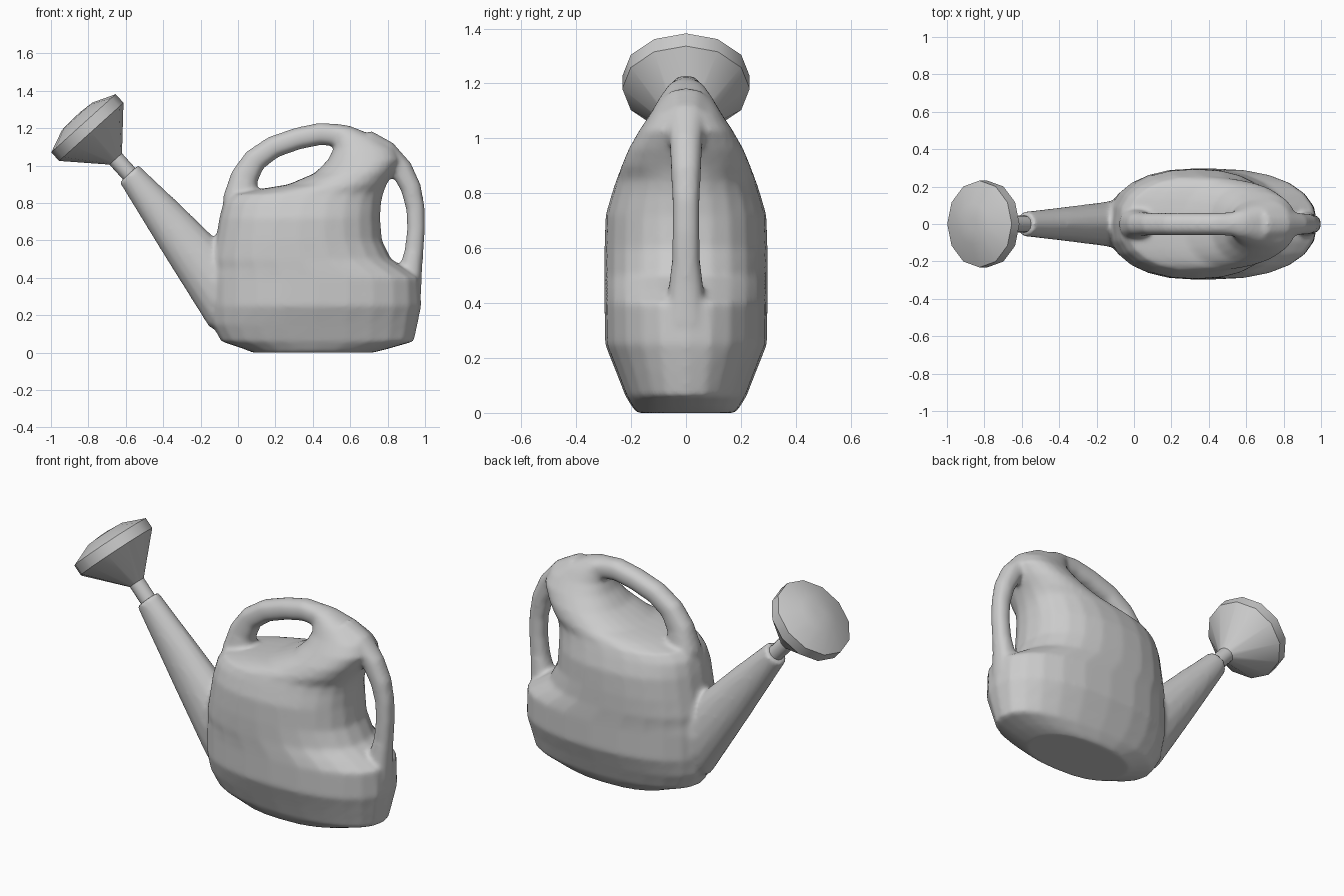
import bpy, bmesh, math
from mathutils import Vector

if "Cube" in bpy.data.objects:
    bpy.data.objects.remove(bpy.data.objects["Cube"])


def ring(center, u, v, n=16, p=2.0):
    """Superellipse ring of n points spanned by half-axes u and v."""
    pts = []
    for i in range(n):
        a = 2 * math.pi * i / n
        c, s = math.cos(a), math.sin(a)
        pts.append(Vector(center) + Vector(u) * math.copysign(abs(c) ** (2 / p), c)
                   + Vector(v) * math.copysign(abs(s) ** (2 / p), s))
    return pts


def loft(name, rings):
    """Closed skin through a list of rings."""
    bm = bmesh.new()
    rows = [[bm.verts.new(q) for q in r] for r in rings]
    n = len(rows[0])
    for a, b in zip(rows, rows[1:]):
        for i in range(n):
            j = (i + 1) % n
            bm.faces.new((a[i], a[j], b[j], b[i]))
    bm.faces.new(rows[0][::-1])
    bm.faces.new(rows[-1])
    bmesh.ops.recalc_face_normals(bm, faces=bm.faces)
    me = bpy.data.meshes.new(name)
    bm.to_mesh(me)
    bm.free()
    ob = bpy.data.objects.new(name, me)
    bpy.context.collection.objects.link(ob)
    return ob


def handle(name, path):
    """Oval tube along (x, z, thickness, half width) points in the middle plane."""
    pts = [Vector((x, 0, z)) for x, z, _, _ in path]
    rings = []
    for i, (x, z, t, w) in enumerate(path):
        d = (pts[min(i + 1, len(pts) - 1)] - pts[max(i - 1, 0)]).normalized()
        rings.append(ring(pts[i], Vector((d.z, 0, -d.x)) * t, (0, w, 0), 14, 2.3))
    return loft(name, rings)


# Body: (z, x min, x max, half width)
sections = [
    (0.00, 0.08, 0.72, 0.18), (0.02, 0.03, 0.80, 0.195), (0.06, -0.09, 0.94, 0.22),
    (0.15, -0.14, 0.96, 0.255), (0.25, -0.15, 0.98, 0.295), (0.40, -0.15, 0.975, 0.297),
    (0.45, -0.14, 0.90, 0.297), (0.50, -0.14, 0.82, 0.297), (0.60, -0.12, 0.77, 0.297),
    (0.72, -0.10, 0.76, 0.293), (0.80, -0.08, 0.765, 0.27), (0.845, -0.04, 0.775, 0.255),
    (0.875, 0.12, 0.785, 0.245), (0.90, 0.27, 0.795, 0.235), (0.96, 0.41, 0.83, 0.21),
    (1.03, 0.48, 0.87, 0.17), (1.09, 0.51, 0.845, 0.13), (1.15, 0.51, 0.75, 0.095),
    (1.20, 0.48, 0.63, 0.06), (1.215, 0.50, 0.59, 0.03)]
body = loft("can_body", [ring(((a + b) / 2, 0, z), ((b - a) / 2, 0, 0), (0, w, 0), 24, 2.3)
                         for z, a, b, w in sections])

# Carrying handle over the top and pouring handle at the back
top = handle("top_handle", [
    (0.02, 0.70, 0.10, 0.12), (0.01, 0.83, 0.09, 0.085), (0.035, 0.94, 0.075, 0.065),
    (0.09, 1.03, 0.064, 0.06), (0.19, 1.10, 0.06, 0.06), (0.32, 1.145, 0.059, 0.06),
    (0.44, 1.17, 0.06, 0.06), (0.55, 1.16, 0.062, 0.065), (0.66, 1.11, 0.07, 0.08)])
back = handle("back_handle", [
    (0.92, 0.32, 0.06, 0.075), (0.925, 0.45, 0.06, 0.065), (0.942, 0.55, 0.05, 0.052),
    (0.952, 0.66, 0.048, 0.05), (0.949, 0.77, 0.05, 0.05), (0.925, 0.88, 0.055, 0.055),
    (0.875, 0.98, 0.06, 0.06), (0.79, 1.07, 0.065, 0.075), (0.68, 1.13, 0.065, 0.08)])

# Tapered spout
spout = loft("spout", [
    ring((-0.583, 0, 0.957), (0.05, 0, 0.047), (0, 0.066, 0)),
    ring((-0.36, 0, 0.663), (0.03, 0, 0.15), (0, 0.092, 0)),
    ring((-0.14, 0, 0.375), (0.01, 0, 0.245), (0, 0.12, 0)),
    ring((0.10, 0, 0.36), (0, 0, 0.22), (0, 0.19, 0))])

# Fuse body, handles and spout into one softly blended shell
bpy.ops.object.select_all(action='DESELECT')
for o in (body, top, back, spout):
    o.select_set(True)
bpy.context.view_layer.objects.active = body
bpy.ops.object.join()
rm = body.modifiers.new("blend", 'REMESH')
rm.mode = 'VOXEL'
rm.voxel_size = 0.013
rm.use_smooth_shade = True
sm = body.modifiers.new("soften", 'SMOOTH')
sm.factor = 0.5
sm.iterations = 6

# Sprinkler rose with its neck: rings (distance along axis, radius)
base, axis = Vector((-0.56, 0, 0.932)), Vector((-0.67, 0, 0.742)).normalized()
side = Vector((axis.z, 0, -axis.x))
rose = loft("sprinkler_rose", [
    ring(base + axis * d, side * r, (0, r, 0), 12)
    for d, r in [(0, 0.045), (0.14, 0.045), (0.335, 0.232), (0.397, 0.232), (0.447, 0.11), (0.453, 0.03)]])
bpy.ops.object.select_all(action='DESELECT')
rose.select_set(True)
bpy.context.view_layer.objects.active = rose
bpy.ops.object.shade_smooth_by_angle(angle=math.radians(40))
